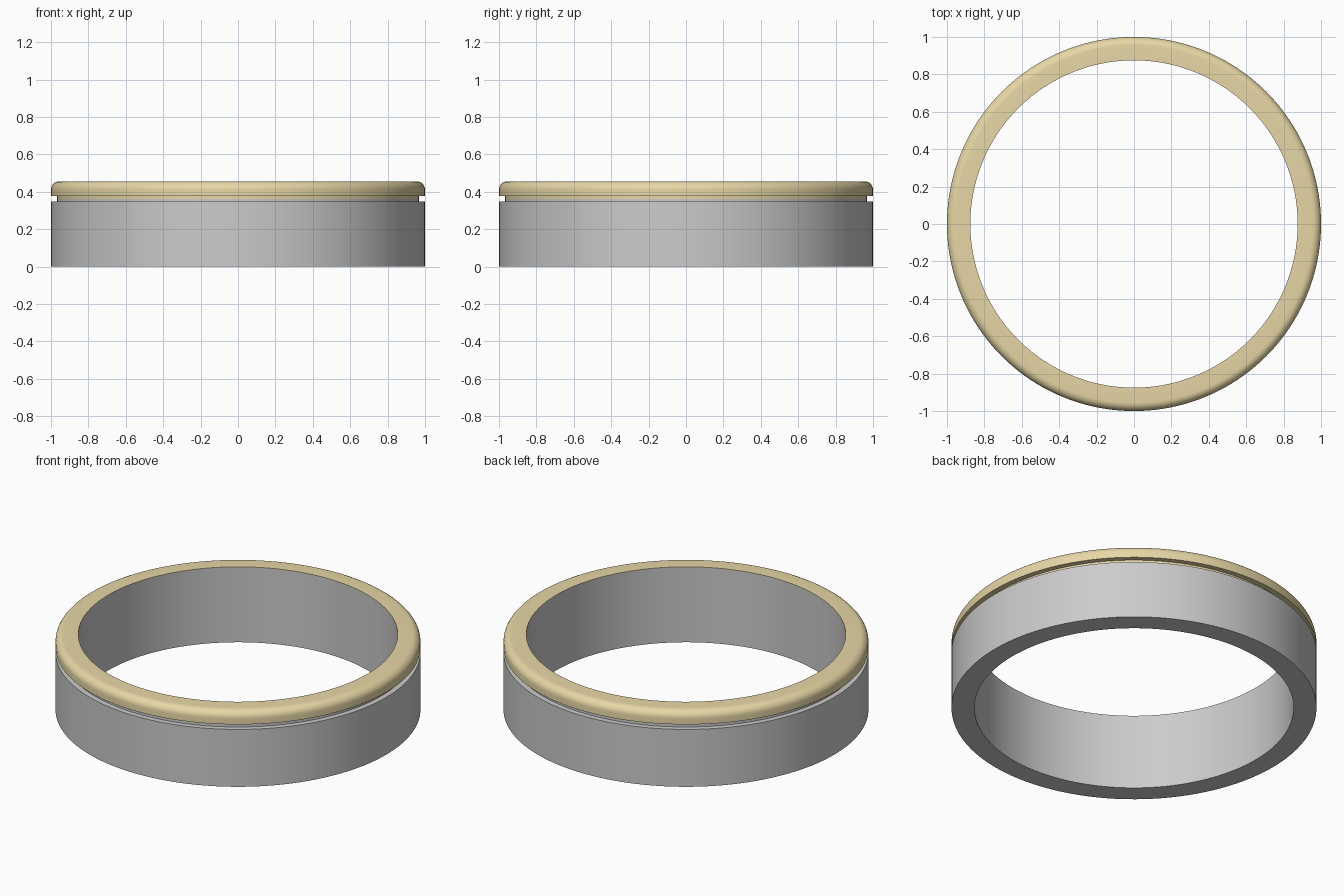
import bpy, bmesh
from math import sin, cos, pi, radians

if "Cube" in bpy.data.objects:
    bpy.data.objects.remove(bpy.data.objects["Cube"])

SEGMENTS = 160
INNER = 0.875


def lathe(name, profile, color=None):
    """Spin a closed (radius, height) profile around z."""
    bm = bmesh.new()
    rings = []
    for i in range(SEGMENTS):
        a = 2 * pi * i / SEGMENTS
        rings.append([bm.verts.new((r * cos(a), r * sin(a), z)) for r, z in profile])
    n = len(profile)
    for i in range(SEGMENTS):
        r0, r1 = rings[i], rings[(i + 1) % SEGMENTS]
        for j in range(n):
            k = (j + 1) % n
            bm.faces.new((r0[j], r1[j], r1[k], r0[k]))
    bmesh.ops.recalc_face_normals(bm, faces=bm.faces)
    mesh = bpy.data.meshes.new(name)
    bm.to_mesh(mesh)
    bm.free()
    obj = bpy.data.objects.new(name, mesh)
    bpy.context.collection.objects.link(obj)
    if color:
        mat = bpy.data.materials.new(name + "_material")
        mat.diffuse_color = color
        mat.use_nodes = True
        mat.node_tree.nodes["Principled BSDF"].inputs["Base Color"].default_value = mat.diffuse_color
        mesh.materials.append(mat)
    bpy.ops.object.select_all(action='DESELECT')
    obj.select_set(True)
    bpy.context.view_layer.objects.active = obj
    bpy.ops.object.shade_smooth_by_angle(angle=radians(30))
    return obj


# Grey band: outer wall, groove step and thin liner reaching up inside the rim
lathe("band", [(INNER, 0), (1, 0), (1, 0.347), (0.968, 0.347), (0.968, 0.362),
               (0.885, 0.362), (0.885, 0.453), (INNER, 0.453)])

# Gold rim: neck in the groove, rounded outer top edge, flat top over the liner
R = 0.045
TOP = 0.456
corner = [(1 - R + R * cos(t), TOP - R + R * sin(t))
          for t in (pi / 2 * i / 8 for i in range(9))]
lathe("gold_rim", [(0.885, 0.362), (0.968, 0.362), (0.968, 0.377), (1, 0.377)]
      + corner + [(INNER, TOP), (INNER, 0.453), (0.885, 0.453)],
      (0.8, 0.68, 0.38, 1))
